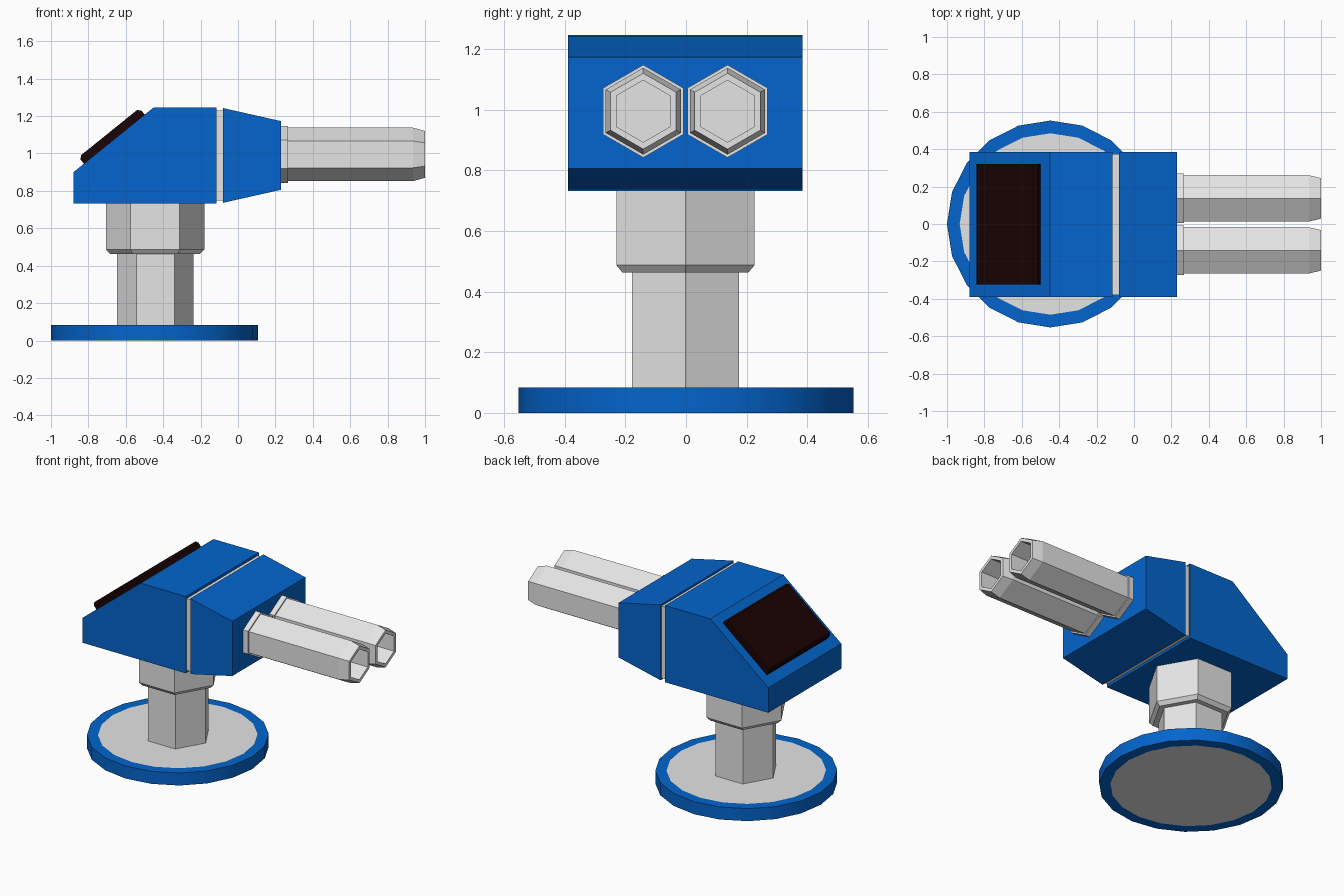
import bpy, bmesh, math
from mathutils import Vector

if "Cube" in bpy.data.objects:
    bpy.data.objects.remove(bpy.data.objects["Cube"])


def material(name, rgb):
    m = bpy.data.materials.new(name)
    m.diffuse_color = (*rgb, 1)
    m.use_nodes = True
    m.node_tree.nodes["Principled BSDF"].inputs["Base Color"].default_value = m.diffuse_color
    return m


BLUE = material("blue paint", (0.001, 0.13, 0.61))
GREY = material("light grey metal", (0.78, 0.78, 0.78))
DARK = material("dark maroon glass", (0.011, 0.001, 0.001))
CY = -0.002  # centre line of the turret in y


def finish(name, bm, *mats):
    bmesh.ops.recalc_face_normals(bm, faces=bm.faces)
    me = bpy.data.meshes.new(name)
    bm.to_mesh(me)
    bm.free()
    for m in mats:
        me.materials.append(m)
    ob = bpy.data.objects.new(name, me)
    bpy.context.collection.objects.link(ob)
    return ob


def lathe(name, axis, centre, stations, sides, *mats, caps=0):
    """Stack rings of (radius, position) along the x or z axis; caps is their material slot."""
    bm = bmesh.new()
    rings = []
    for r, t in stations:
        ring = []
        for i in range(sides):
            a = 2 * math.pi * i / sides
            c, s = r * math.cos(a), r * math.sin(a)
            p = Vector((c, s, t)) if axis == "z" else Vector((t, s, c))
            ring.append(bm.verts.new(p + Vector(centre)))
        rings.append(ring)
    for a, b in zip(rings, rings[1:]):
        for i in range(sides):
            j = (i + 1) % sides
            bm.faces.new((a[i], a[j], b[j], b[i]))
    for cap in (rings[0], rings[-1]):
        bm.faces.new(cap).material_index = caps
    return finish(name, bm, *mats)


def extrude_y(name, profile, half, mat):
    """Extrude an (x, z) profile across the width."""
    bm = bmesh.new()
    f = bm.faces.new([bm.verts.new((x, CY - half, z)) for x, z in profile])
    g = bmesh.ops.extrude_face_region(bm, geom=[f])["geom"]
    bmesh.ops.translate(bm, vec=(0, 2 * half, 0),
                        verts=[v for v in g if isinstance(v, bmesh.types.BMVert)])
    return finish(name, bm, mat)


# Round base: smooth blue rim with grey centre on both sides
base = lathe("base_disc", "z", (-0.447, 0, 0),
             [(0.485, 0), (0.553, 0), (0.553, 0.084), (0.485, 0.084)], 20,
             BLUE, GREY, caps=1)
bpy.context.view_layer.objects.active = base
base.select_set(True)
bpy.ops.object.shade_smooth_by_angle(angle=math.radians(30))

# Hexagonal post and chamfered collar
lathe("post", "z", (-0.442, CY, 0), [(0.204, 0.002), (0.204, 0.48)], 6, GREY)
lathe("post_collar", "z", (-0.443, CY, 0),
      [(0.24, 0.463), (0.263, 0.487), (0.263, 0.74)], 6, GREY)

# Head: rear housing, spacer plate and tapered front block
extrude_y("rear_housing", [(-0.88, 0.732), (-0.115, 0.732), (-0.115, 1.247),
                           (-0.45, 1.247), (-0.88, 0.9)], 0.387, BLUE)
extrude_y("spacer_plate", [(-0.13, 0.748), (-0.07, 0.748), (-0.07, 1.23), (-0.13, 1.23)],
          0.377, GREY)
extrude_y("front_block", [(-0.081, 0.736), (0.23, 0.806), (0.23, 1.173),
                          (-0.081, 1.243)], 0.387, BLUE)

# Dark panel with chamfered ends lying on the sloped rear face
origin = Vector((-0.88, 0.9))
along = (Vector((-0.45, 1.247)) - origin).normalized()
normal = Vector((-along.y, along.x))
corners = [origin + along * s + normal * h
           for s, h in ((0.072, -0.02), (0.49, -0.02), (0.49, 0.028),
                        (0.474, 0.045), (0.088, 0.045), (0.072, 0.028))]
extrude_y("sloped_panel", [tuple(c) for c in corners], 0.322, DARK)

# Two hexagonal barrels with collars and deep hollow bores
for side, name in ((-1, "right"), (1, "left")):
    c = (0, CY + side * 0.139, 0.995)
    lathe(name + "_barrel_collar", "x", c, [(0.153, 0.21), (0.153, 0.267)], 6, GREY)
    lathe(name + "_barrel", "x", c,
          [(0.143, 0.22), (0.143, 0.935), (0.125, 1.0), (0.102, 1.0), (0.102, 0.3)], 6, GREY)
